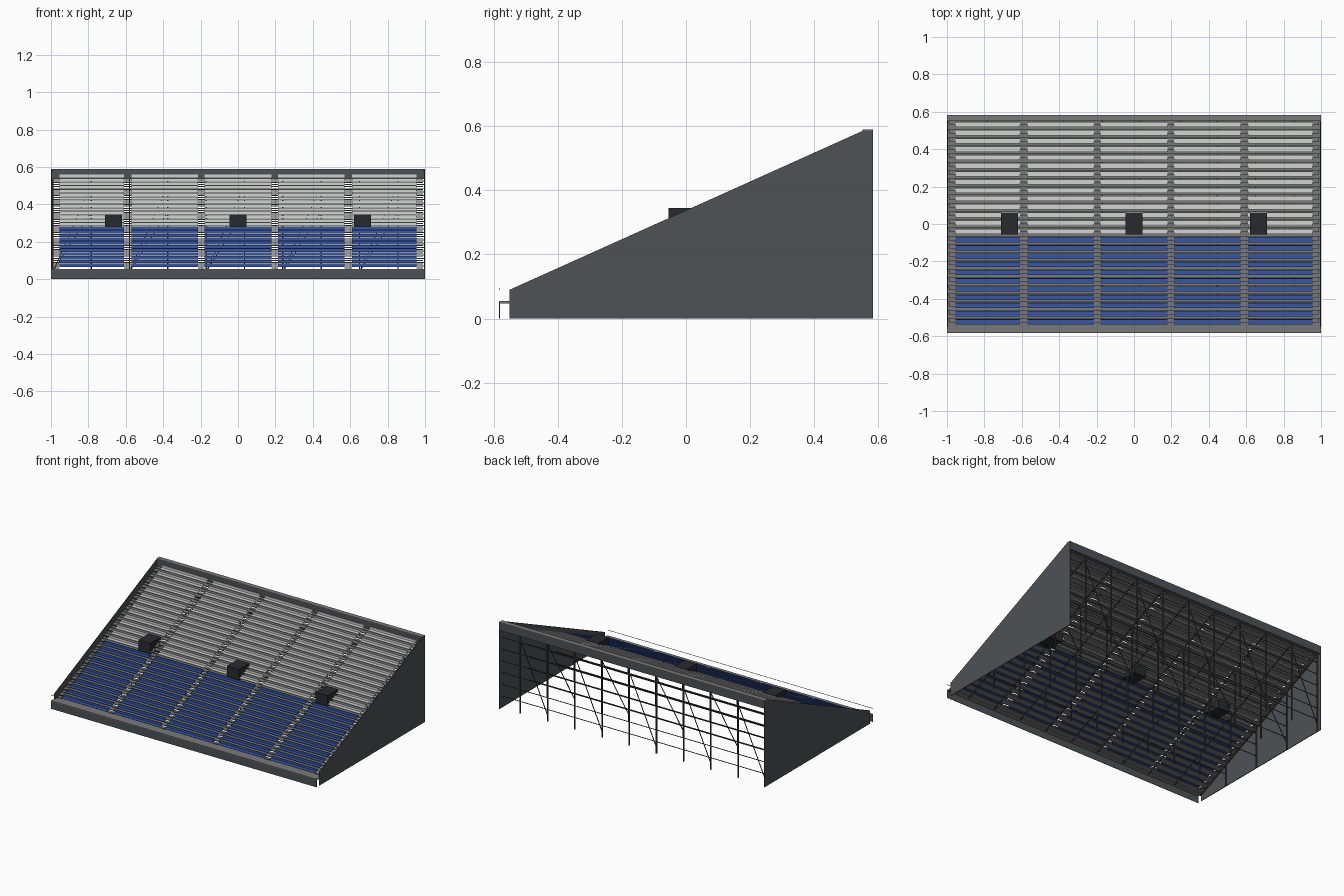
import bpy
import bmesh
from mathutils import Vector, Matrix

cube = bpy.data.objects.get("Cube")
if cube:
    bpy.data.objects.remove(cube)


def material(name, r, g, b):
    m = bpy.data.materials.new(name)
    m.use_nodes = True
    m.diffuse_color = (r, g, b, 1)
    bsdf = next(n for n in m.node_tree.nodes if n.type == "BSDF_PRINCIPLED")
    bsdf.inputs["Base Color"].default_value = (r, g, b, 1)
    return m


cladding = material("dark slate cladding", 0.075, 0.085, 0.09)
deck = material("grey deck", 0.19, 0.195, 0.19)
white = material("white seats", 0.65, 0.66, 0.65)
blue = material("blue seats", 0.04, 0.095, 0.36)
black = material("charcoal", 0.022, 0.023, 0.028)
steel = material("dark steel", 0.05, 0.053, 0.055)


def box(bm, x0, x1, y0, y1, z0, z1):
    size = Matrix.Diagonal((x1 - x0, y1 - y0, z1 - z0, 1))
    mid = Matrix.Translation(((x0 + x1) / 2, (y0 + y1) / 2, (z0 + z1) / 2))
    bmesh.ops.create_cube(bm, size=1, matrix=mid @ size)


def beam(bm, a, b, t):
    a, b = Vector(a), Vector(b)
    d = b - a
    rot = d.to_track_quat("Z", "Y").to_matrix().to_4x4()
    mat = Matrix.Translation((a + b) / 2) @ rot @ Matrix.Diagonal((t, t, d.length, 1))
    bmesh.ops.create_cube(bm, size=1, matrix=mat)


def finish(bm, name, mat):
    bmesh.ops.recalc_face_normals(bm, faces=bm.faces)
    me = bpy.data.meshes.new(name)
    bm.to_mesh(me)
    bm.free()
    me.materials.append(mat)
    ob = bpy.data.objects.new(name, me)
    bpy.context.collection.objects.link(ob)
    return ob


# Rake of the stand
ROWS, BLUE_ROWS = 25, 11
FRONT, BACK, EDGE = -0.55, 0.55, 0.583
DEPTH = (BACK - FRONT) / ROWS
BASE, RISE = 0.05, 0.0198
SECTIONS = [(-0.955, -0.61), (-0.57, -0.215), (-0.18, 0.18), (0.215, 0.57), (0.61, 0.955)]
AISLES = [(-0.99, -0.955), (-0.61, -0.57), (-0.215, -0.18),
          (0.18, 0.215), (0.57, 0.61), (0.955, 0.99)]


def under(y):
    return BASE + (y - FRONT) / DEPTH * RISE - 0.015


# Terrace treads and aisle half steps
treads, steps = bmesh.new(), bmesh.new()
for i in range(ROWS):
    y, z = FRONT + i * DEPTH, BASE + i * RISE
    box(treads, -0.995, 0.995, y, y + DEPTH, z - 0.002, z + 0.003)
    for x0, x1 in AISLES:
        box(steps, x0, x1, y + DEPTH / 2, y + DEPTH, z + 0.008, z + 0.013)
finish(treads, "terrace_treads", deck)
finish(steps, "aisle_steps", deck)

# Bench seats with backrests
for name, mat, rows in (("lower_seats", blue, range(BLUE_ROWS)),
                        ("upper_seats", white, range(BLUE_ROWS, ROWS))):
    bm = bmesh.new()
    for i in rows:
        y, z = FRONT + i * DEPTH, BASE + i * RISE
        for x0, x1 in SECTIONS:
            box(bm, x0, x1, y + 0.012, y + 0.038, z + 0.016, z + 0.019)
            box(bm, x0, x1, y + 0.037, y + 0.041, z + 0.018, z + 0.034)
    finish(bm, name, mat)

# Side walls
walls = bmesh.new()
profile = [(FRONT, 0), (EDGE, 0), (EDGE, 0.585), (BACK, 0.585), (FRONT, 0.09)]
for x0, x1 in ((-1, -0.995), (0.995, 1)):
    face = walls.faces.new([walls.verts.new((x0, y, z)) for y, z in profile])
    ext = bmesh.ops.extrude_face_region(walls, geom=[face])
    bmesh.ops.translate(walls, vec=(x1 - x0, 0, 0),
                        verts=[v for v in ext["geom"] if isinstance(v, bmesh.types.BMVert)])
finish(walls, "side_walls", cladding)

# Front fascia, walkway and thin rail
bm = bmesh.new()
box(bm, -1, 1, -EDGE, -EDGE + 0.002, 0, 0.05)
finish(bm, "front_fascia", cladding)
bm = bmesh.new()
box(bm, -1, 1, -EDGE, FRONT + 0.005, 0.047, 0.055)
finish(bm, "front_walkway", deck)
bm = bmesh.new()
beam(bm, (-1, -EDGE + 0.001, 0.092), (1, -EDGE + 0.001, 0.092), 0.002)
finish(bm, "front_rail", steel)

# Rear parapet and its capping
bm = bmesh.new()
box(bm, -1, 1, BACK, EDGE, 0.535, 0.586)
finish(bm, "rear_parapet", cladding)
bm = bmesh.new()
box(bm, -1, 1, BACK, EDGE, 0.586, 0.59)
finish(bm, "rear_capping", deck)

# Entrance boxes
bm = bmesh.new()
for x in (-0.666, 0, 0.666):
    box(bm, x - 0.045, x + 0.045, -0.055, 0.06, 0.25, 0.345)
finish(bm, "entrance_boxes", black)

# Scaffold frames below the terrace
posts, rails, braces = bmesh.new(), bmesh.new(), bmesh.new()
xs = [-0.99 + 0.205 * k for k in range(10)]
frames = [0.56, 0.27, -0.02, -0.31]
for y in frames:
    top = min(under(y), 0.54)
    for x in xs:
        beam(posts, (x, y, 0), (x, y, top), 0.007)
    z = 0.08
    while z < top:
        beam(rails, (-0.99, y, z), (0.99, y, z), 0.0035)
        z += 0.08
for k in range(0, len(xs) - 1, 2):
    beam(braces, (xs[k], 0.56, 0.04), (xs[k + 1], 0.56, 0.5), 0.004)
    beam(braces, (xs[k], 0.27, 0.04), (xs[k + 1], 0.27, 0.36), 0.004)
for x in xs:
    beam(rails, (x, FRONT, under(FRONT)), (x, BACK, under(BACK)), 0.006)
finish(posts, "scaffold_posts", steel)
finish(rails, "scaffold_rails", steel)
finish(braces, "scaffold_braces", steel)
